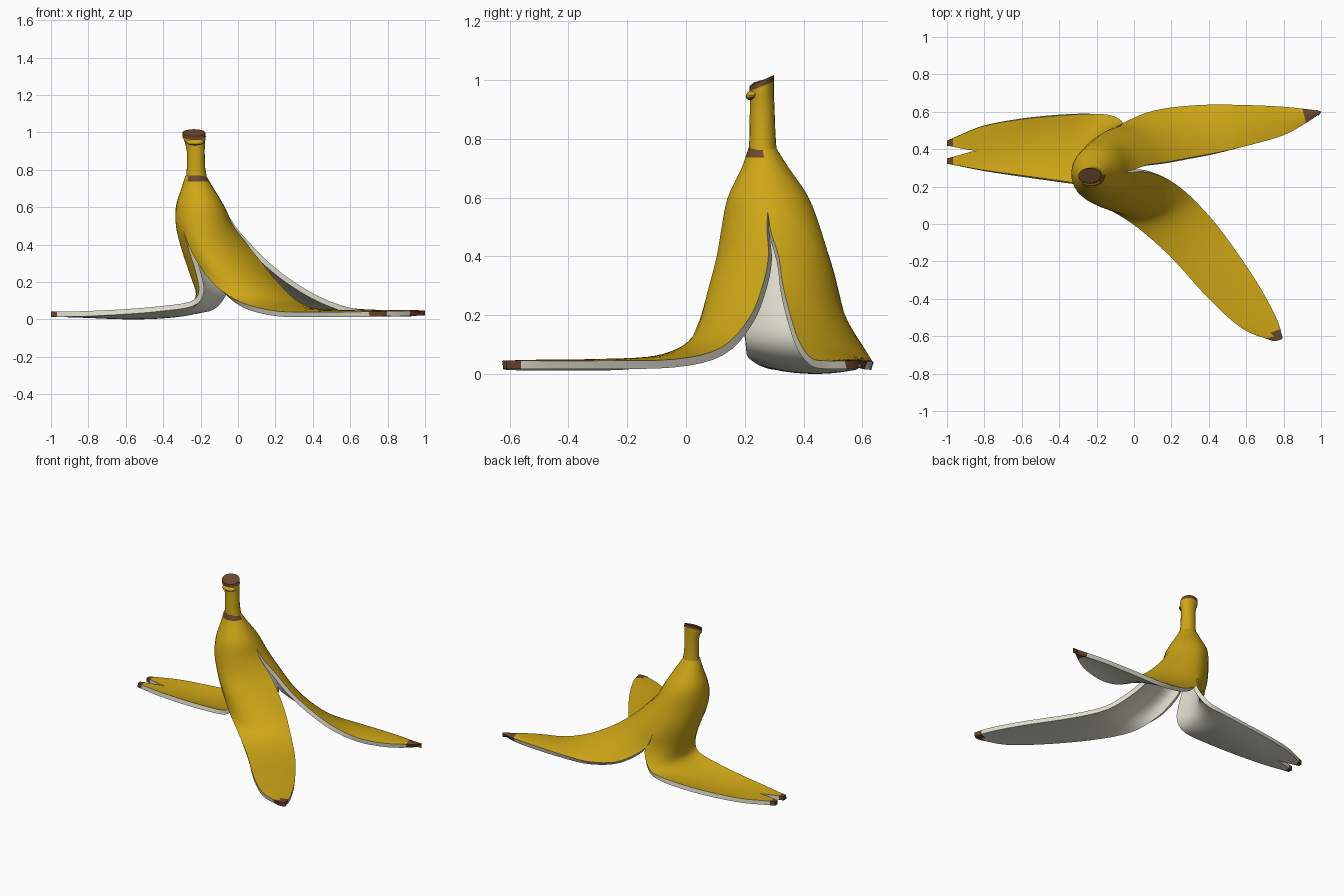
import bpy, bmesh, math
from mathutils import Vector as V

if "Cube" in bpy.data.objects:
    bpy.data.objects.remove(bpy.data.objects["Cube"])


def mat(name, col):
    m = bpy.data.materials.new(name)
    m.diffuse_color = (*col, 1)
    m.use_nodes = True
    m.node_tree.nodes["Principled BSDF"].inputs["Base Color"].default_value = m.diffuse_color
    return m


YELLOW = mat("peel yellow", (0.62, 0.385, 0.008))
CREAM = mat("inner cream", (0.72, 0.71, 0.60))
BROWN = mat("tip brown", (0.15, 0.062, 0.025))
MATS = (YELLOW, CREAM, BROWN)
SUB, HALF = 4, 4      # rows per station, columns per half strip


def spline(pts):
    """Catmull-Rom curve through the points."""
    p = [V(q) for q in pts]
    p = [2 * p[0] - p[1]] + p + [2 * p[-1] - p[-2]]
    out = []
    for i in range(1, len(p) - 2):
        a, b, c, d = p[i - 1:i + 3]
        for k in range(SUB):
            t = k / SUB
            out.append(0.5 * (2 * b + (c - a) * t + (2 * a - 5 * b + 4 * c - d) * t ** 2
                              + (3 * b - a - 3 * c + d) * t ** 3))
    return out + [p[-2]]


def arc(l, m, r, u):
    """Point on the arc through l, m, r for u in -1..1."""
    mid, half = (l + r) / 2, (r - l) / 2
    a, n = half.length, m - (l + r) / 2
    s = n.length
    if s < 0.03 * a:
        return mid + half * u + n * (1 - u * u)
    s2 = min(s, a * 0.95)
    rad = (a * a + s2 * s2) / (2 * s2)
    ph = math.asin(min(1, a / rad))
    return mid + half * (rad * math.sin(u * ph) / a) + n * ((rad * math.cos(u * ph) - rad + s2) / s2)


def strip(bm, left, mid, right, brown, gap=lambda row: 0):
    """One peel, as two half strips that may part along the middle."""
    rows = list(zip(spline(left), spline(mid), spline(right)))
    for side in (-1, 1):
        grid = []
        for i, (l, m, r) in enumerate(rows):
            g = gap(i - (len(rows) - 1))
            us = [side * (g + (1 - g) * k / HALF) for k in range(HALF + 1)]
            grid.append([bm.verts.new(arc(l, m, r, u)) for u in sorted(us)])
        for i in range(len(rows) - 1):
            for k in range(HALF):
                f = bm.faces.new((grid[i][k], grid[i + 1][k], grid[i + 1][k + 1], grid[i][k + 1]))
                if brown(i, f.calc_center_median()):
                    f.material_index = 2


def finish(name, bm):
    me = bpy.data.meshes.new(name)
    bm.to_mesh(me)
    bm.free()
    for m in MATS:
        me.materials.append(m)
    ob = bpy.data.objects.new(name, me)
    bpy.context.collection.objects.link(ob)
    bpy.ops.object.select_all(action='DESELECT')
    ob.select_set(True)
    bpy.context.view_layer.objects.active = ob
    return ob


# Shared seams where neighbouring peels are still joined
AB = [(-.172, .26, .77), (-.13, .27, .7), (-.07, .28, .6)]
AC = [(-.265, .225, .77), (-.277, .21, .7), (-.296, .182, .6), (-.297, .165, .5)]
BC = [(-.23, .305, .77), (-.228, .35, .7), (-.215, .415, .6), (-.175, .46, .48),
      (-.115, .505, .34), (-.06, .54, .2)]

peel = bmesh.new()

# Front peel
A_left = AC + [(-.265, .145, .4), (-.215, .12, .3), (-.12, .07, .18), (.02, -.02, .09),
               (.2, -.18, .045), (.4, -.4, .04), (.58, -.56, .04), (.74, -.625, .042)]
A_mid = [(-.205, .217, .77), (-.18, .195, .7), (-.15, .152, .6), (-.14, .132, .5),
         (-.11, .118, .4), (-.04, .09, .29), (.08, .06, .17), (.19, .02, .097),
         (.34, -.112, .06), (.525, -.35, .05), (.675, -.53, .048), (.775, -.622, .045)]
A_right = AB + [(-.025, .275, .5), (.05, .28, .4), (.13, .26, .3), (.22, .215, .19),
                (.33, .12, .09), (.47, -.04, .05), (.65, -.3, .045), (.76, -.5, .045),
                (.795, -.61, .045)]
strip(peel, A_left, A_mid, A_right, lambda i, c: i < 2 or c.x - c.y > 1.335)

# Right peel
B_left = AB + [(-.015, .285, .5), (.07, .315, .4), (.17, .33, .3), (.3, .355, .2),
               (.46, .385, .11), (.63, .425, .055), (.8, .475, .045), (.92, .54, .045),
               (.99, .588, .045)]
B_mid = [(-.19, .295, .77), (-.16, .33, .7), (-.115, .385, .6), (-.06, .42, .48),
         (.02, .45, .36), (.1, .48, .25), (.22, .505, .16), (.39, .52, .09),
         (.57, .535, .06), (.78, .555, .05), (.91, .58, .05), (1.0, .598, .048)]
B_right = BC + [(.1, .605, .09), (.3, .633, .045), (.5, .638, .04), (.75, .63, .042),
                (.9, .617, .042), (.99, .605, .043)]
strip(peel, B_left, B_mid, B_right, lambda i, c: c.x > .912)

# Left peel, torn at its tip
C_left = BC + [(-.12, .58, .09), (-.22, .588, .06), (-.4, .58, .045), (-.6, .56, .04),
               (-.8, .525, .04), (-.93, .475, .042), (-1.0, .445, .042)]
C_mid = [(-.277, .275, .77), (-.298, .295, .7), (-.325, .32, .6), (-.317, .335, .48),
         (-.28, .37, .35), (-.23, .395, .21), (-.215, .405, .11), (-.28, .41, .055),
         (-.42, .41, .034), (-.6, .405, .029), (-.8, .395, .036), (-.93, .387, .04),
         (-1.0, .385, .042)]
C_right = AC + [(-.265, .172, .38), (-.225, .185, .25), (-.21, .195, .15),
                (-.255, .21, .095), (-.42, .235, .07), (-.6, .26, .055), (-.8, .287, .045),
                (-.93, .31, .042), (-1.0, .322, .042)]
strip(peel, C_left, C_mid, C_right, lambda i, c: c.x < -.965,
      lambda k: max(0, (k + 6.5) / 6.5) * .55)

# Join the seams and give the skin its thickness
bmesh.ops.remove_doubles(peel, verts=[v for v in peel.verts if v.co.z > .19], dist=.007)
bmesh.ops.remove_doubles(peel, verts=peel.verts[:], dist=.0004)
ob = finish("peel", peel)
sol = ob.modifiers.new("thickness", 'SOLIDIFY')
sol.thickness, sol.offset = .028, -1
sol.material_offset = sol.material_offset_rim = 1
bpy.ops.object.modifier_apply(modifier=sol.name)
bpy.ops.object.shade_smooth_by_angle(angle=math.radians(40))

# Stem: rings of (x, y, z, x radius, y radius, slant)
RINGS = [(-.222, .261, .76, .055, .047, 0), (-.225, .26, .82, .048, .044, 0),
         (-.226, .259, .90, .048, .042, .05), (-.23, .258, .945, .053, .041, .2),
         (-.235, .257, .978, .063, .042, .4), (-.236, .258, .998, .061, .042, .45),
         (-.236, .26, 1.0, .045, .028, .3)]
stem, N, prev = bmesh.new(), 20, None
for j, (x, y, z, rx, ry, slant) in enumerate(RINGS):
    ring = []
    for k in range(N):
        t = math.tau * k / N
        dy = ry * math.sin(t)
        ring.append(stem.verts.new((x + rx * math.cos(t), y + dy, z + slant * dy)))
    if prev:
        for k in range(N):
            q = (k + 1) % N
            f = stem.faces.new((prev[k], prev[q], ring[q], ring[k]))
            f.material_index = 2 if j >= 5 else 0
    prev = ring
stem.faces.new(prev).material_index = 2
finish("stem", stem)
bpy.ops.object.shade_smooth_by_angle(angle=math.radians(40))

# Small lip on the front of the stem, brown underneath
lip = bmesh.new()
bmesh.ops.create_uvsphere(lip, u_segments=16, v_segments=8, radius=1)
for f in lip.faces:
    f.material_index = 2 if f.calc_center_median().z < -.4 else 0
for v in lip.verts:
    v.co = V((-.23 + v.co.x * .05, .228 + v.co.y * .025, .949 + v.co.z * .018 + v.co.y * .005))
finish("stem_lip", lip)
bpy.ops.object.shade_smooth_by_angle(angle=math.radians(40))
